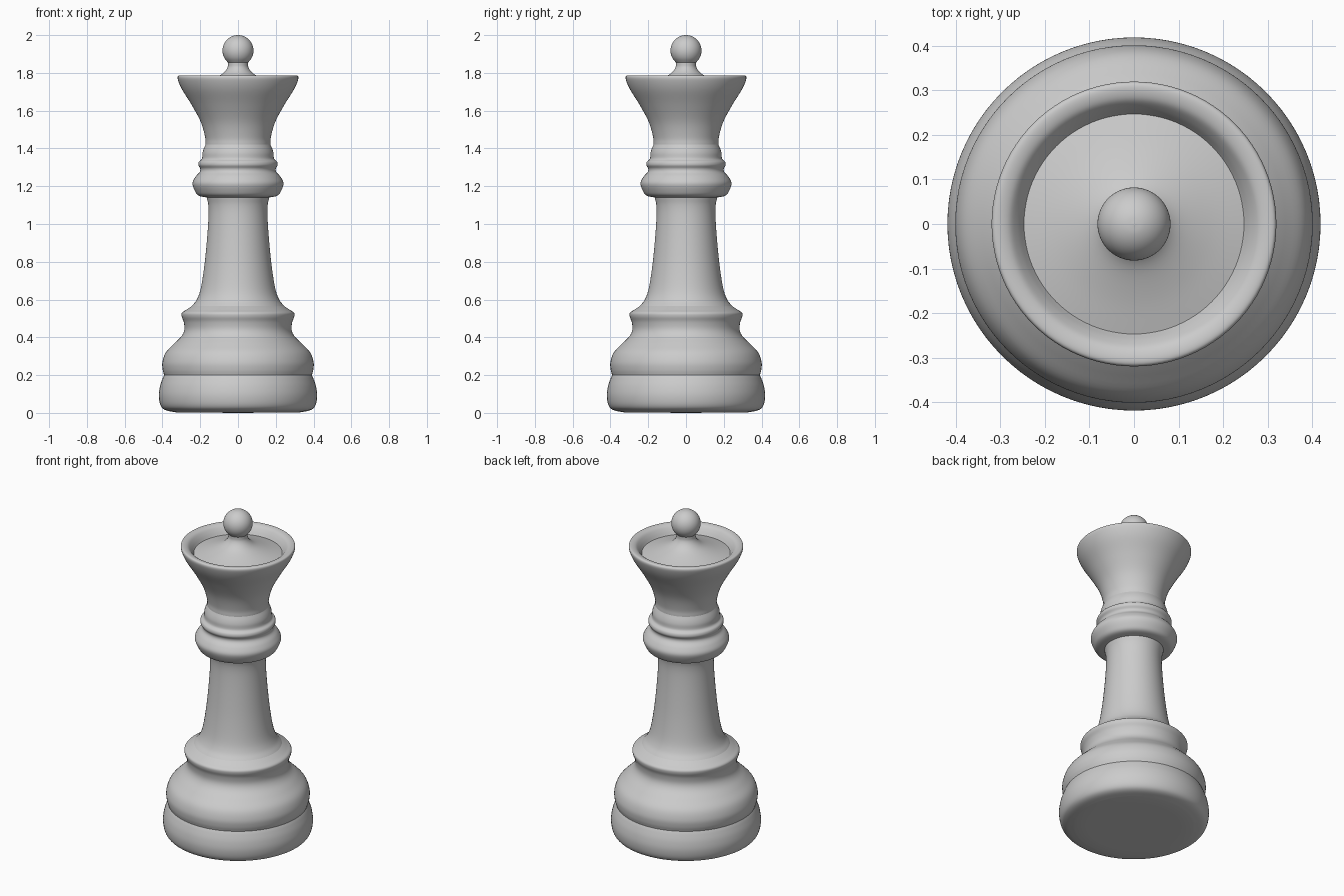
import bpy, bmesh, math
from mathutils import Vector

if "Cube" in bpy.data.objects:
    bpy.data.objects.remove(bpy.data.objects["Cube"])

SEGMENTS = 96


def smooth_path(pts, steps=5):
    """Catmull-Rom curve through (radius, height) points."""
    p = [Vector(q) for q in pts]
    p = [2 * p[0] - p[1]] + p + [2 * p[-1] - p[-2]]
    out = []
    for a, b, c, d in zip(p, p[1:], p[2:], p[3:]):
        for i in range(steps):
            t = i / steps
            out.append(0.5 * (2 * b + (c - a) * t + (2 * a - 5 * b + 4 * c - d) * t ** 2
                              + (3 * b - a - 3 * c + d) * t ** 3))
    return out + [p[-2]]


def lathe(name, sections):
    """Revolve smooth profile sections, joined end to end, about z."""
    profile = []
    for s in sections:
        path = smooth_path(s)
        profile += path[1:] if profile else path
    bm = bmesh.new()
    verts = [bm.verts.new((max(q.x, 0), 0, q.y)) for q in profile]
    edges = [bm.edges.new(e) for e in zip(verts, verts[1:])]
    bmesh.ops.spin(bm, geom=verts + edges, cent=(0, 0, 0), axis=(0, 0, 1),
                   angle=math.tau, steps=SEGMENTS, use_merge=True)
    bmesh.ops.remove_doubles(bm, verts=bm.verts, dist=1e-5)
    bmesh.ops.recalc_face_normals(bm, faces=bm.faces)
    mesh = bpy.data.meshes.new(name)
    bm.to_mesh(mesh)
    bm.free()
    obj = bpy.data.objects.new(name, mesh)
    bpy.context.collection.objects.link(obj)
    bpy.context.view_layer.objects.active = obj
    obj.select_set(True)
    bpy.ops.object.shade_smooth_by_angle(angle=math.radians(40))
    obj.select_set(False)
    return obj


# Flat bottom and the rounded foot ring
bottom = [(0, 0), (0.33, 0.003)]
foot = [(0.33, 0.003), (0.385, 0.015), (0.41, 0.04), (0.419, 0.09), (0.413, 0.14),
        (0.40, 0.18), (0.391, 0.20)]
# Bulging upper base, waist and shoulder lip
bulge = [(0.391, 0.20), (0.399, 0.23), (0.40, 0.27), (0.382, 0.32), (0.34, 0.365),
         (0.30, 0.405), (0.284, 0.44), (0.287, 0.48), (0.298, 0.51), (0.297, 0.53),
         (0.275, 0.545), (0.245, 0.565)]
# Tapering shaft
shaft = [(0.245, 0.565), (0.218, 0.60), (0.197, 0.66), (0.178, 0.78), (0.164, 0.92),
         (0.156, 1.04), (0.157, 1.10), (0.165, 1.14)]
# Collar with two stacked rings
collar = [(0.165, 1.14), (0.208, 1.15), (0.228, 1.175), (0.241, 1.215), (0.225, 1.25),
          (0.203, 1.275), (0.2, 1.293), (0.21, 1.312), (0.207, 1.33), (0.191, 1.345),
          (0.188, 1.375), (0.182, 1.397), (0.172, 1.42)]
# Flared crown with a rolled rim and a shallow basin
crown = [(0.172, 1.42), (0.174, 1.46), (0.197, 1.54), (0.245, 1.63), (0.295, 1.71),
         (0.317, 1.76), (0.318, 1.782), (0.303, 1.787), (0.28, 1.78), (0.262, 1.76),
         (0.247, 1.735)]
# Low dome rising from the basin into the finial neck
dome = [(0.247, 1.735), (0.17, 1.757), (0.105, 1.782), (0.072, 1.805), (0.055, 1.83),
        (0.053, 1.855)]
# Ball finial
ball = [(0.053, 1.855)] + [(0.082 * math.cos(a), 1.918 + 0.082 * math.sin(a))
        for a in (math.radians(d) for d in range(-45, 91, 15))]

lathe("base", [bottom, foot, bulge])
lathe("shaft", [shaft])
lathe("collar", [collar])
lathe("crown", [crown, dome, ball])
